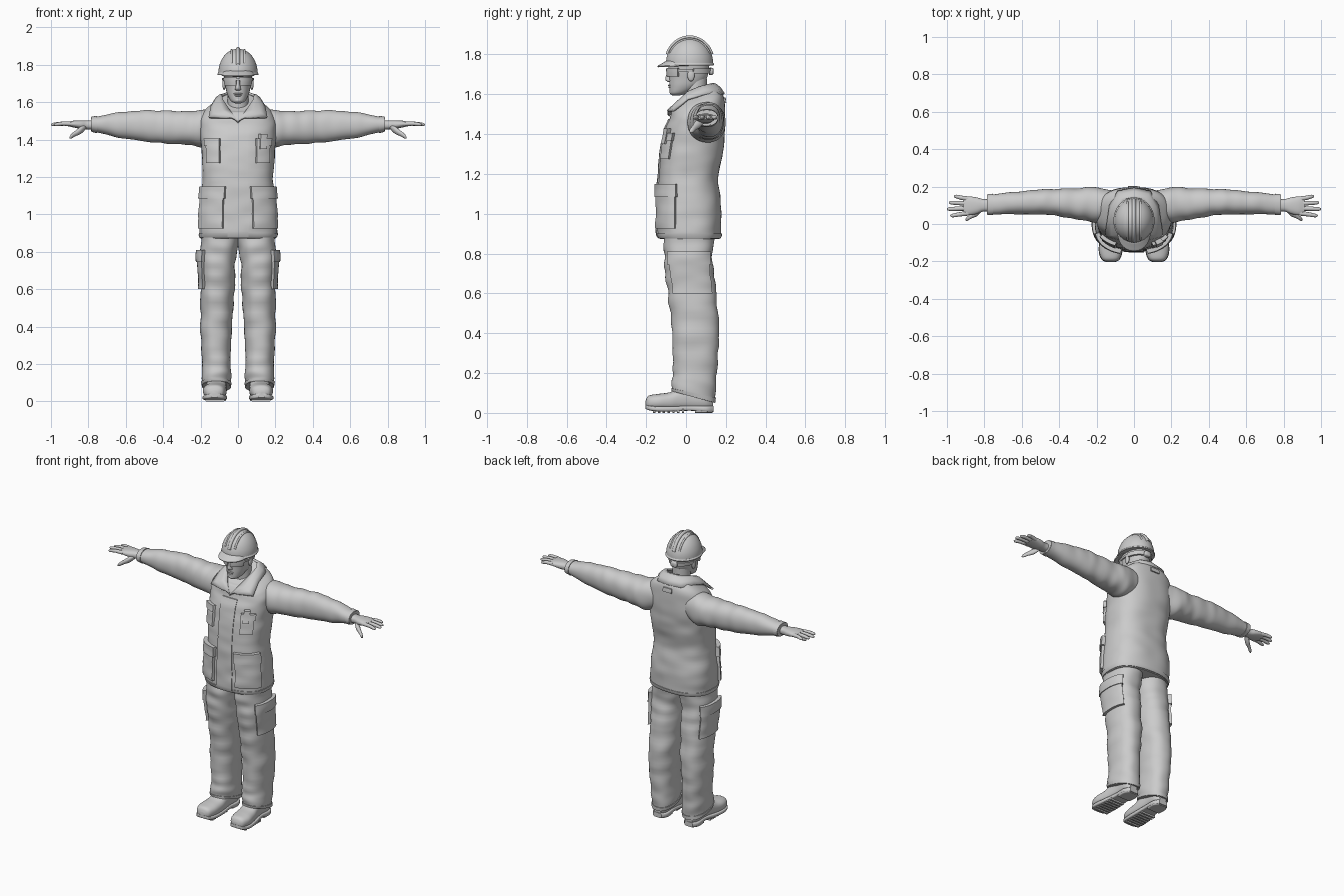
import bpy, bmesh, math
from mathutils import Vector, noise

# ---------- helpers ----------
# A surface is (rings, exponent, axis, wrinkle); ring = (s, a, b, ra, rb[, tilt]) along the axis
AX = {'z': lambda s, a, b: (a, b, s), 'x': lambda s, a, b: (s, a, b), 'y': lambda s, a, b: (a, s, b)}


def ring_at(rings, u):
    n = len(rings)
    i = min(int(u), n - 2)
    f = u - i
    q = [(tuple(rings[max(0, min(n - 1, j))]) + (0,))[:6] for j in range(i - 1, i + 3)]
    return [0.5 * (2 * b + (c - a) * f + (2 * a - 5 * b + 4 * c - d) * f * f + (3 * b - a - 3 * c + d) * f ** 3)
            for a, b, c, d in zip(*q)]


def find_u(rings, s):
    lo, hi = 0.0, len(rings) - 1.0
    for _ in range(24):
        mid = (lo + hi) / 2
        if ring_at(rings, mid)[0] < s:
            lo = mid
        else:
            hi = mid
    return lo


def point(surf, u, t, off=0.0):
    rings, p, ax, wr = surf
    s, a, b, ra, rb, tilt = ring_at(rings, u)
    c, d = math.cos(t), math.sin(t)
    c = math.copysign(abs(c) ** (2 / p), c)
    d = math.copysign(abs(d) ** (2 / p), d)
    k = 1 + wr * noise.noise(Vector(((a + ra * c) * 8, (b + rb * d) * 8, s * 17 + a * 20))) if wr else 1
    return AX[ax](s + tilt * d * rb, a + (ra * k + off) * c, b + (rb * k + off) * d)


def make(name, verts, faces, mirror=False):
    me = bpy.data.meshes.new(name)
    me.from_pydata(verts, [], faces)
    bm = bmesh.new()
    bm.from_mesh(me)
    bmesh.ops.recalc_face_normals(bm, faces=bm.faces)
    bm.to_mesh(me)
    bm.free()
    ob = bpy.data.objects.new(name, me)
    bpy.context.collection.objects.link(ob)
    if mirror:
        ob.modifiers.new("mirror", 'MIRROR')
    return ob


def grid_faces(rows, cols, wrap):
    return [(i * cols + j, i * cols + (j + 1) % cols, (i + 1) * cols + (j + 1) % cols, (i + 1) * cols + j)
            for i in range(rows - 1) for j in range(cols if wrap else cols - 1)]


def loft(name, surf, n=40, sub=6, mirror=False):
    rows = (len(surf[0]) - 1) * sub + 1
    v = [point(surf, i / sub, 2 * math.pi * j / n) for i in range(rows) for j in range(n)]
    f = grid_faces(rows, n, True) + [tuple(range(n)), tuple(range((rows - 1) * n, rows * n))]
    return make(name, v, f, mirror)


def patch(name, surf, t0, t1, s0, s1, off, mirror=False, nt=14, ns=10):
    """Raised panel lying on a lofted surface, its edges dropping into it."""
    ts = [0] + [i / nt for i in range(nt + 1)] + [1]
    ss = [0] + [i / ns for i in range(ns + 1)] + [1]
    v = []
    for i, s in enumerate(ss):
        u = find_u(surf[0], s0 + (s1 - s0) * s)
        for j, t in enumerate(ts):
            edge = i in (0, ns + 2) or j in (0, nt + 2)
            v.append(point(surf, u, math.radians(t0 + (t1 - t0) * t), -0.004 if edge else off))
    return make(name, v, grid_faces(ns + 3, nt + 3, False), mirror)


def ball(name, loc, size, mirror=False):
    bm = bmesh.new()
    bmesh.ops.create_uvsphere(bm, u_segments=20, v_segments=12, radius=1)
    for w in bm.verts:
        w.co = Vector(loc) + w.co * Vector(size)
    me = bpy.data.meshes.new(name)
    bm.to_mesh(me)
    bm.free()
    ob = bpy.data.objects.new(name, me)
    bpy.context.collection.objects.link(ob)
    if mirror:
        ob.modifiers.new("mirror", 'MIRROR')


# ---------- trousers ----------
leg = ([(.08, .115, .035, .072, .105, -.28), (.13, .115, .04, .077, .108, -.15), (.22, .116, .045, .078, .11),
        (.4, .115, .05, .085, .117), (.6, .11, .03, .09, .122), (.75, .108, .012, .096, .122),
        (.85, .101, .014, .1, .125), (.95, .1, .015, .1, .13)], 2.3, 'z', .09)
loft("trouser_leg", leg, 44, 8, True)
patch("trouser_hem", leg, 0, 360, .081, .1, .004, True, 40, 2)
patch("cargo_pocket", leg, -42, 45, .6, .76, .016, True)
patch("cargo_pocket_flap", leg, -45, 48, .745, .81, .021, True)

# ---------- boots ----------
boot = ([(-.203, .125, .045, .02, .015), (-.188, .125, .052, .047, .034), (-.14, .125, .055, .062, .04),
         (-.08, .12, .058, .06, .046), (-.03, .116, .07, .055, .058), (.03, .115, .08, .05, .068),
         (.1, .115, .08, .05, .068), (.135, .115, .07, .028, .05)], 2.4, 'y', 0)
loft("boot", boot, 28, 5, True)
sole = ([(-.204, .125, .032, .022, .01), (-.188, .125, .026, .05, .012), (-.14, .125, .02, .064, .013),
         (-.06, .12, .02, .06, .013), (.02, .115, .024, .05, .013), (.1, .115, .02, .053, .015),
         (.138, .115, .02, .03, .015)], 5, 'y', 0)
loft("boot_sole", sole, 28, 4, True)
for i in range(7):
    y = -.165 + i * .024
    loft("sole_tread", ([(y, .123, .01, .052, .01), (y + .012, .123, .01, .052, .01)], 8, 'y', 0), 16, 1, True)
loft("boot_heel", ([(.045, .115, .015, .048, .015), (.1, .115, .015, .05, .015), (.132, .115, .015, .03, .015)],
                   6, 'y', 0), 24, 4, True)

# ---------- jacket ----------
jacket = ([(.872, 0, .018, .2, .145), (.9, 0, .016, .208, .16), (1.02, 0, .018, .206, .16), (1.17, 0, .012, .19, .15),
           (1.3, 0, .028, .195, .155), (1.42, 0, .045, .2, .15), (1.5, 0, .058, .2, .137, .12),
           (1.55, 0, .06, .178, .13, .25), (1.585, 0, .058, .13, .11, .36), (1.605, 0, .055, .09, .085, .6)],
          2.5, 'z', .03)
loft("jacket", jacket, 72, 8)
patch("jacket_hem", jacket, 0, 360, .876, .9, .004, False, 72, 2)
patch("front_placket", jacket, -101, -79, .88, 1.49, .007, False, 6, 40)
patch("lower_pocket", jacket, -73, -20, .925, 1.085, .016, True)
patch("lower_pocket_flap", jacket, -75, -17, 1.085, 1.15, .022, True)
patch("chest_pocket", jacket, -66, -38, 1.275, 1.375, .012, True)
patch("chest_pocket_flap", jacket, -67, -36, 1.365, 1.405, .018, True)
patch("pocket_radio", jacket, -62, -50, 1.35, 1.43, .024, False, 5, 5)
patch("hanger_loop", jacket, 84, 96, 1.53, 1.55, .008, False, 4, 3)

# collar: strip between the neckline and the fold edge
inner = [(0, .135, 1.652), (.055, .12, 1.648), (.085, .07, 1.635), (.08, .01, 1.61), (.045, -.045, 1.555), (0, -.088, 1.492)]
outer = [(0, .19, 1.6), (.085, .175, 1.598), (.128, .1, 1.6), (.142, .01, 1.575), (.155, -.062, 1.518), (.055, -.09, 1.515)]
rows = [Vector(a).lerp(Vector(b), k) + Vector((0, 0, .012 * math.sin(math.pi * k)))
        for a, b in zip(inner, outer) for k in (0, .33, .67, 1)]
collar = make("collar", [tuple(v) for v in rows], grid_faces(6, 4, False), True)
sol = collar.modifiers.new("thickness", 'SOLIDIFY')
sol.thickness = .012
sol.offset = 0

# ---------- sleeves ----------
sleeve = ([(.08, .1, 1.475, .07, .07), (.17, .1, 1.462, .09, .1), (.25, .105, 1.46, .09, .092),
           (.35, .11, 1.465, .078, .088), (.47, .118, 1.472, .068, .086), (.55, .117, 1.475, .065, .078),
           (.65, .112, 1.478, .059, .066), (.72, .107, 1.48, .055, .05), (.785, .103, 1.482, .052, .036)],
          2.2, 'x', .07)
loft("sleeve", sleeve, 40, 8, True)
patch("sleeve_cuff", sleeve, 0, 360, .755, .784, .004, True, 36, 3)

# ---------- hands ----------
loft("palm", ([(.76, .1, 1.478, .034, .026), (.805, .1, 1.478, .033, .024), (.84, .098, 1.48, .044, .023),
               (.88, .097, 1.483, .05, .018), (.912, .097, 1.483, .044, .011)], 2.4, 'x', 0), 24, 5, True)
for y0, y1, tip in ((.058, .045, .983), (.084, .08, 1.0), (.11, .114, .99), (.134, .147, .963)):
    m = (y0 + y1) / 2
    loft("finger", ([(.885, y0, 1.483, .013, .012), ((.885 + tip) / 2, m, 1.485, .0115, .011),
                     (tip - .012, y1, 1.481, .0095, .009), (tip, y1, 1.48, .003, .003)], 2, 'x', 0), 14, 4, True)
loft("thumb", ([(.81, .085, 1.472, .014, .012), (.838, .062, 1.452, .019, .02), (.87, .042, 1.432, .013, .015),
                (.892, .028, 1.417, .011, .012), (.902, .022, 1.41, .003, .003)], 2, 'x', 0), 16, 5, True)

# ---------- head ----------
loft("neck", ([(1.48, 0, .06, .065, .06), (1.58, 0, .05, .056, .055), (1.68, 0, .045, .055, .06)], 2, 'z', 0), 32, 5)
head = ([(1.594, 0, -.05, .015, .018), (1.606, 0, -.036, .038, .044), (1.64, 0, -.006, .057, .077),
         (1.68, 0, .01, .067, .094), (1.72, 0, .013, .074, .1), (1.77, 0, .016, .076, .1),
         (1.84, 0, .016, .05, .07)], 2.15, 'z', 0)
loft("head", head, 48, 6)
loft("nose", ([(1.662, 0, -.08, .008, .01), (1.668, 0, -.083, .016, .017), (1.68, 0, -.085, .013, .019),
               (1.705, 0, -.084, .009, .013), (1.73, 0, -.082, .008, .01)], 2, 'z', 0), 16, 4)
ball("upper_lip", (0, -.08, 1.645), (.023, .011, .005))
ball("lower_lip", (0, -.077, 1.635), (.02, .011, .006))
ball("chin", (0, -.068, 1.611), (.022, .015, .014))
ball("ear", (.074, .025, 1.695), (.009, .018, .03), True)

# safety glasses
patch("glasses_lens", head, -84, -28, 1.69, 1.732, .012, True)
patch("glasses_bridge", head, -97, -83, 1.715, 1.728, .013, False, 4, 2)
patch("glasses_temple", head, -30, 10, 1.713, 1.726, .009, True, 8, 2)

# ---------- hard hat ----------
CY, CZ, RX, RY, H = .018, 1.755, .104, .117, .13
dome = [(CZ + H * math.sin(a), 0, CY, RX * math.cos(a) + .001, RY * math.cos(a) + .001)
        for a in [math.radians(d) for d in (0, 10, 20, 32, 44, 56, 68, 79, 90)]]
loft("hat_shell", (dome, 2, 'z', 0), 56, 4)
loft("hat_rim", ([(1.744, 0, CY, RX + .003, RY + .003), (1.75, 0, CY, RX + .006, RY + .006),
                  (1.758, 0, CY, RX + .001, RY + .001)], 2, 'z', 0), 56, 3)
loft("hat_visor", ([(1.741, 0, -.03, .086, .11, .05), (1.747, 0, -.03, .09, .114, .05),
                    (1.757, 0, -.026, .086, .1, .05), (1.772, 0, -.01, .08, .09, .05)], 2.2, 'z', 0), 48, 3)

# moulded ridges running front to back over the shell
for x0, a0, rad in ((0, 20, .011), (.035, 25, .006), (-.035, 25, .006)):
    cu = bpy.data.curves.new("ridge", 'CURVE')
    cu.dimensions = '3D'
    cu.bevel_depth = rad
    cu.bevel_resolution = 3
    sp = cu.splines.new('POLY')
    sp.points.add(28)
    for i, pt in enumerate(sp.points):
        a = math.radians(a0 + (180 - 2 * a0) * i / 28)
        k = math.sqrt(1 - (x0 / RX) ** 2)
        pt.co = (x0, CY - RY * k * math.cos(a), CZ + H * k * math.sin(a), 1)
    tmp = bpy.data.objects.new("ridge", cu)
    me = bpy.data.meshes.new_from_object(tmp)
    bpy.data.objects.remove(tmp)
    bpy.context.collection.objects.link(bpy.data.objects.new("hat_ridge", me))

# rear harness
patch("harness_band", head, 12, 168, 1.705, 1.73, .012, False, 30, 3)
loft("harness_knob", ([(.115, 0, 1.715, .022, .018), (.132, 0, 1.715, .022, .018), (.137, 0, 1.715, .018, .014)],
                      3, 'y', 0), 24, 2)

# ---------- smooth shading with crisp edges ----------
for ob in bpy.context.collection.objects:
    ob.select_set(True)
    bpy.context.view_layer.objects.active = ob
bpy.ops.object.shade_smooth_by_angle(angle=math.radians(40))
